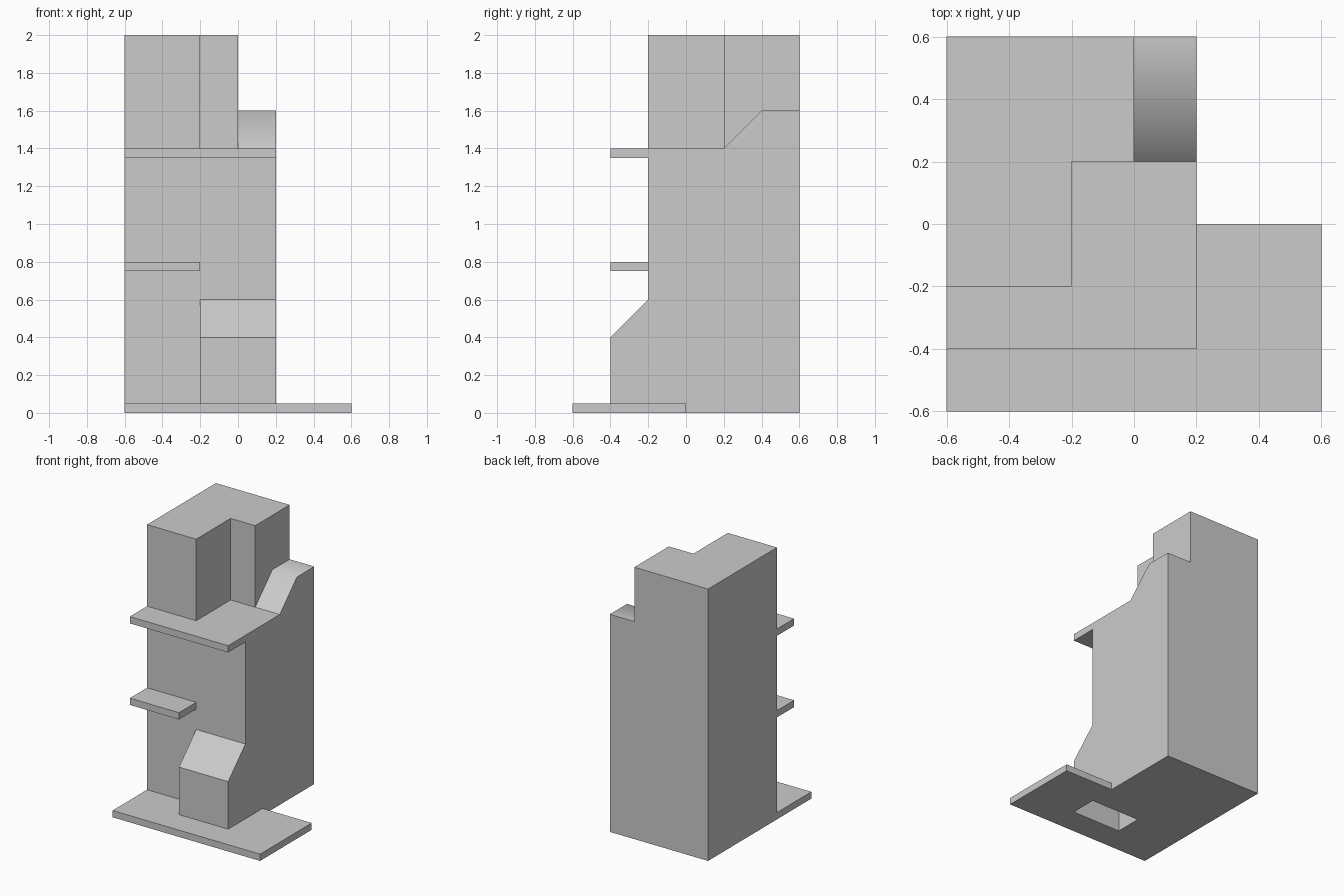
import bpy, bmesh
from mathutils import Vector

if "Cube" in bpy.data.objects:
    bpy.data.objects.remove(bpy.data.objects["Cube"])


def box_mesh(lo, hi):
    bm = bmesh.new()
    bmesh.ops.create_cube(bm, size=1)
    lo, hi = Vector(lo), Vector(hi)
    for v in bm.verts:
        v.co = Vector([(lo[i] + hi[i]) / 2 + v.co[i] * (hi[i] - lo[i]) for i in range(3)])
    return bm


def finish(name, bm):
    me = bpy.data.meshes.new(name)
    bm.to_mesh(me)
    bm.free()
    ob = bpy.data.objects.new(name, me)
    bpy.context.collection.objects.link(ob)
    return ob


def raise_faces(bm, test, height):
    """Extrude the top faces at z = 1.4 that pass the test; return moved verts."""
    faces = [f for f in bm.faces if f.normal.z > 0.9
             and abs(f.calc_center_median().z - 1.4) < 0.01
             and test(f.calc_center_median())]
    out = bmesh.ops.extrude_face_region(bm, geom=faces)["geom"]
    bmesh.ops.delete(bm, geom=[f for f in faces if f.is_valid], context='FACES')
    verts = [g for g in out if isinstance(g, bmesh.types.BMVert)]
    bmesh.ops.translate(bm, verts=verts, vec=(0, 0, height))
    bm.normal_update()
    return verts


# Main body: block with an L-shaped tower and a sloped shoulder
bm = box_mesh((-0.6, -0.2, 0), (0.2, 0.6, 1.4))
for co, no in (((-0.2, 0, 0), (1, 0, 0)), ((0, 0, 0), (1, 0, 0)),
               ((0, 0.2, 0), (0, 1, 0)), ((0, 0.4, 0), (0, 1, 0))):
    bmesh.ops.bisect_plane(bm, geom=bm.verts[:] + bm.edges[:] + bm.faces[:],
                           plane_co=co, plane_no=no)
bm.normal_update()
raise_faces(bm, lambda c: c.x < -0.2 or (c.x < 0 and c.y > 0.2), 0.6)
for v in raise_faces(bm, lambda c: c.x > 0 and c.y > 0.2, 0.2):
    if v.co.y < 0.3:
        v.co.z = 1.4
# drop the shoulder's hidden wall against the tower
hidden = [f for f in bm.faces if all(abs(v.co.x) < 1e-4 and v.co.z < 1.65 for v in f.verts)]
bmesh.ops.delete(bm, geom=hidden, context='FACES')
bmesh.ops.remove_doubles(bm, verts=bm.verts[:], dist=0.001)
bm.normal_update()
bmesh.ops.dissolve_limit(bm, angle_limit=0.02, verts=bm.verts[:], edges=bm.edges[:])
bm.normal_update()
for f in bm.faces:
    c = f.calc_center_median()
    f.smooth = c.x > 0 and c.z > 1.45 and f.normal.z > 0.5
finish("main_body", bm)

# Sloped front step, hollow and open underneath
bm = box_mesh((-0.2, -0.4, 0), (0.2, -0.2, 0.6))
for v in bm.verts:
    if v.co.y < -0.3 and v.co.z > 0.5:
        v.co.z = 0.4
bm.normal_update()
bmesh.ops.delete(bm, geom=[f for f in bm.faces if f.normal.z < -0.9 or f.normal.y > 0.9],
                 context='FACES_ONLY')
finish("front_step", bm)

# Thin ledges and ground slabs
for name, lo, hi in (
        ("upper_ledge", (-0.6, -0.4, 1.35), (0.2, -0.2, 1.4)),
        ("middle_ledge", (-0.6, -0.4, 0.75), (-0.2, -0.2, 0.8)),
        ("left_slab", (-0.6, -0.6, 0), (-0.2, -0.2, 0.05)),
        ("front_slab", (-0.2, -0.6, 0), (0.2, -0.4, 0.05)),
        ("right_slab", (0.2, -0.6, 0), (0.6, 0, 0.05))):
    finish(name, box_mesh(lo, hi))
